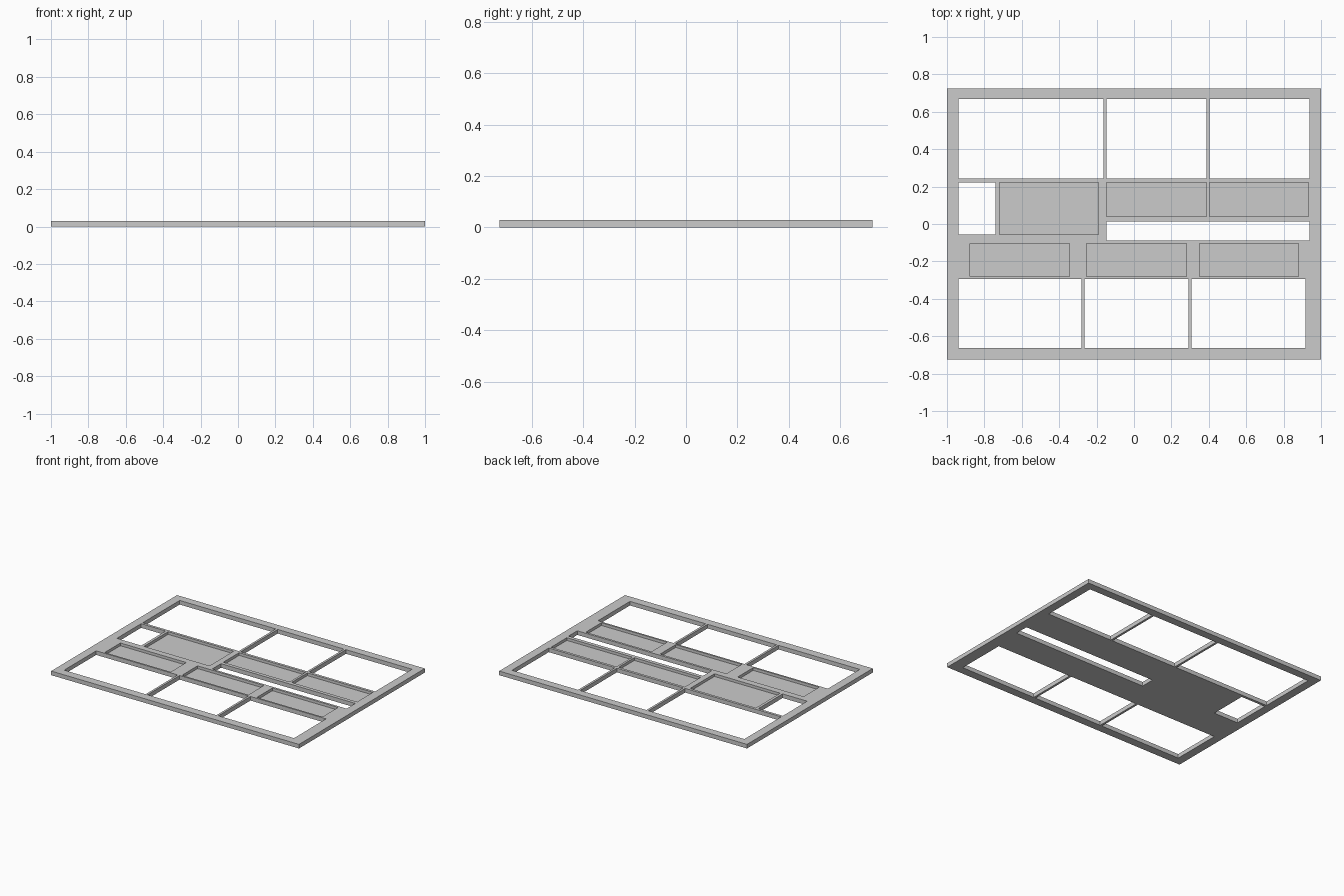
import bpy
import bmesh

cube = bpy.data.objects.get("Cube")
if cube:
    bpy.data.objects.remove(cube, do_unlink=True)

HEIGHT = 0.03
FLOOR = 0.01

grey = bpy.data.materials.new("plain grey")
grey.use_nodes = True
colour = (0.6, 0.6, 0.6, 1)
grey.diffuse_color = colour
grey.node_tree.nodes["Principled BSDF"].inputs["Base Color"].default_value = colour


def add_box(bm, x0, x1, y0, y1, z0, z1):
    corners = bmesh.ops.create_cube(bm, size=1)["verts"]
    for v in corners:
        v.co = (x1 if v.co.x > 0 else x0,
                y1 if v.co.y > 0 else y0,
                z1 if v.co.z > 0 else z0)


def make_object(name, bm):
    mesh = bpy.data.meshes.new(name)
    bm.to_mesh(mesh)
    bm.free()
    mesh.materials.append(grey)
    obj = bpy.data.objects.new(name, mesh)
    bpy.context.collection.objects.link(obj)
    return obj


# Rows of openings: y range, then the x range of each opening
windows = [
    (0.242, 0.667, [(-0.938, -0.163), (-0.147, 0.388), (0.404, 0.938)]),
    (-0.057, 0.223, [(-0.938, -0.74)]),
    (-0.087, 0.014, [(-0.147, 0.938)]),
    (-0.664, -0.295, [(-0.938, -0.281), (-0.265, 0.291), (0.307, 0.917)]),
]
pockets = [
    (-0.057, 0.223, [(-0.72, -0.19)]),
    (0.041, 0.223, [(-0.147, 0.388), (0.404, 0.933)]),
    (-0.282, -0.103, [(-0.877, -0.345), (-0.254, 0.281), (0.35, 0.88)]),
]

# Flat rectangular panel
bm = bmesh.new()
add_box(bm, -1, 1, -0.725, 0.725, 0, HEIGHT)
panel = make_object("tray_panel", bm)

# Cutters: windows go right through, pockets stop at a thin floor
bm = bmesh.new()
for rows, bottom in ((windows, -0.1), (pockets, FLOOR)):
    for y0, y1, spans in rows:
        for x0, x1 in spans:
            add_box(bm, x0, x1, y0, y1, bottom, 0.1)
cutter = make_object("opening_cutter", bm)
cutter.hide_render = True

# Cut the openings, then drop the cutter
cut = panel.modifiers.new("openings", 'BOOLEAN')
cut.operation = 'DIFFERENCE'
cut.solver = 'EXACT'
cut.object = cutter
bpy.context.view_layer.objects.active = panel
panel.select_set(True)
bpy.ops.object.modifier_apply(modifier=cut.name)
bpy.data.objects.remove(cutter, do_unlink=True)
